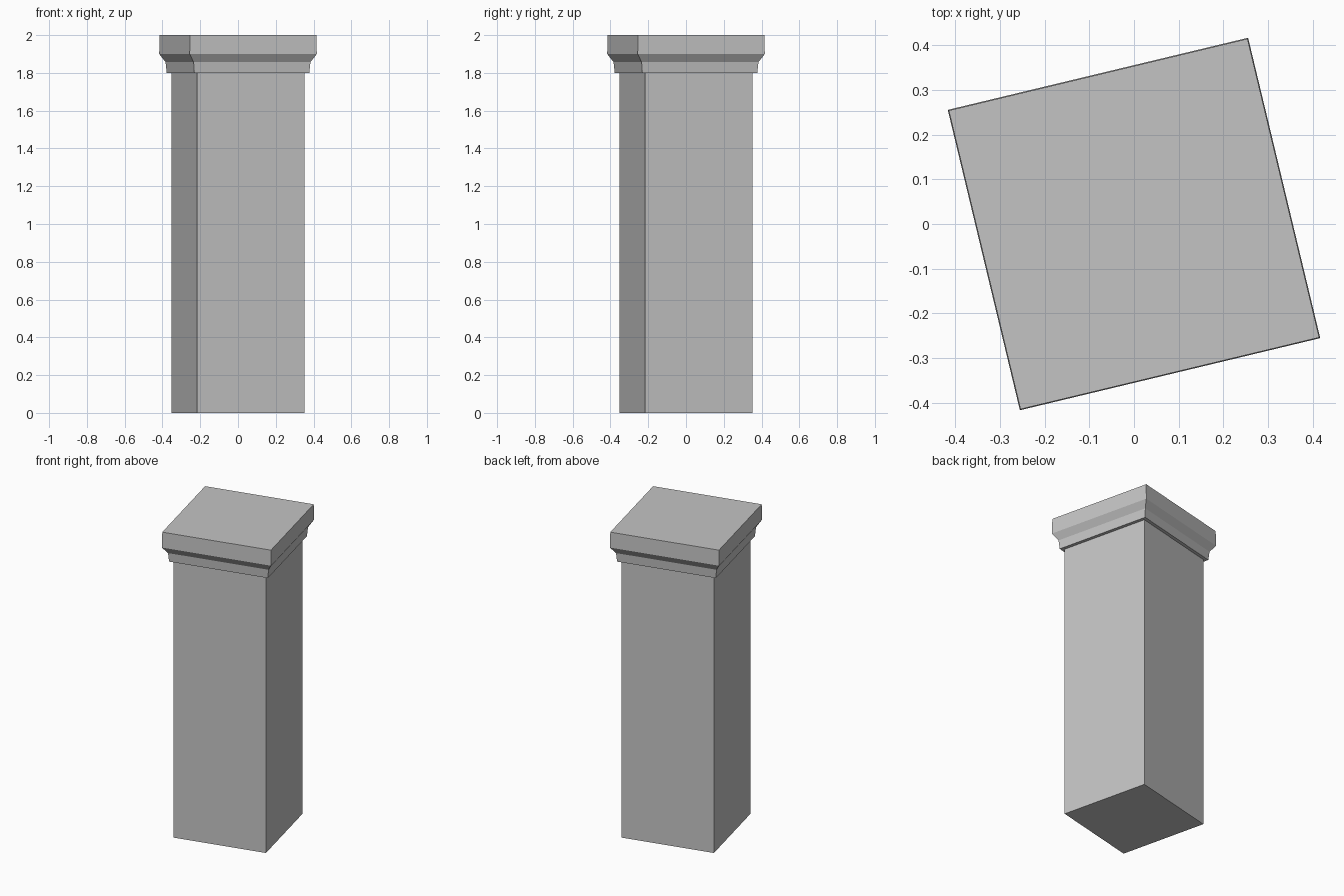
import bpy
import bmesh
import math

cube = bpy.data.objects.get("Cube")
if cube:
    bpy.data.objects.remove(cube, do_unlink=True)

stone = bpy.data.materials.new("grey_stone")
stone.use_nodes = True
colour = (0.55, 0.55, 0.55, 1)
stone.diffuse_color = colour
stone.node_tree.nodes["Principled BSDF"].inputs["Base Color"].default_value = colour

TURN = math.radians(13.5)  # the pillar stands turned about its axis


def square_column(name, profile):
    """Stack square rings of (half side, height) and close both ends."""
    bm = bmesh.new()
    rings = []
    for half, z in profile:
        rings.append([bm.verts.new((sx * half, sy * half, z))
                      for sx, sy in ((-1, -1), (1, -1), (1, 1), (-1, 1))])
    for low, high in zip(rings, rings[1:]):
        for i in range(4):
            j = (i + 1) % 4
            bm.faces.new((low[i], low[j], high[j], high[i]))
    bm.faces.new(rings[0][::-1])
    bm.faces.new(rings[-1])
    bmesh.ops.recalc_face_normals(bm, faces=bm.faces)
    mesh = bpy.data.meshes.new(name)
    bm.to_mesh(mesh)
    bm.free()
    mesh.materials.append(stone)
    obj = bpy.data.objects.new(name, mesh)
    obj.rotation_euler.z = TURN
    bpy.context.collection.objects.link(obj)
    return obj


# Plain shaft
square_column("shaft", [(0.292, 0), (0.292, 1.8)])

# Moulded cap: lower collar, flared step and top slab
square_column("cap", [(0.313, 1.8), (0.318, 1.857), (0.346, 1.9), (0.344, 2)])
